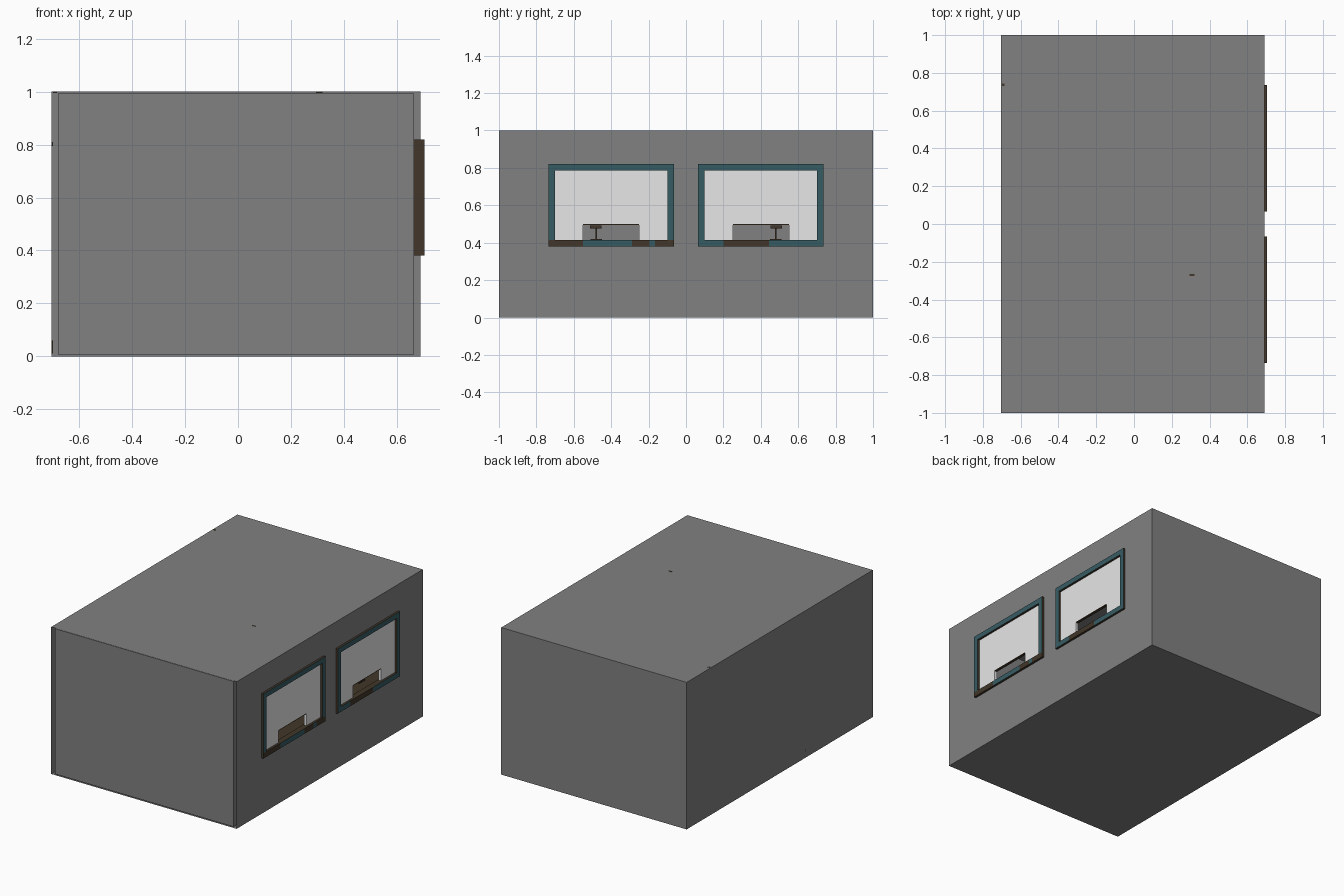
import bpy, bmesh
from mathutils import Vector

if "Cube" in bpy.data.objects:
    bpy.data.objects.remove(bpy.data.objects["Cube"])


def mat(name, rgb):
    m = bpy.data.materials.new(name)
    m.diffuse_color = (*rgb, 1)
    m.use_nodes = True
    m.node_tree.nodes["Principled BSDF"].inputs["Base Color"].default_value = m.diffuse_color
    return m


GREY = mat("wall grey", (0.22, 0.22, 0.22))
WHITE = mat("pane white", (0.95, 0.95, 0.95))
TEAL = mat("frame teal", (0.037, 0.107, 0.125))
BROWN = mat("dark brown", (0.054, 0.037, 0.022))


def finish(name, bm, *mats):
    me = bpy.data.meshes.new(name)
    bm.to_mesh(me)
    bm.free()
    for m in mats:
        me.materials.append(m)
    ob = bpy.data.objects.new(name, me)
    bpy.context.collection.objects.link(ob)
    return ob


def add_box(bm, x, y, z):
    """Box from (min, max) ranges; returns its faces."""
    v = [bm.verts.new((a, b, c)) for a in x for b in y for c in z]
    quads = [(0, 1, 3, 2), (4, 6, 7, 5), (0, 4, 5, 1), (2, 3, 7, 6), (0, 2, 6, 4), (1, 5, 7, 3)]
    return [bm.faces.new([v[i] for i in q]) for q in quads]


def box(name, x, y, z, m):
    bm = bmesh.new()
    add_box(bm, sorted(x), sorted(y), sorted(z))
    return finish(name, bm, m)


def shell(name, x, y, z, m, drop, inward=False):
    """Box of thin faces, leaving out those whose normal is listed in drop."""
    bm = bmesh.new()
    add_box(bm, x, y, z)
    bm.normal_update()
    gone = [f for f in bm.faces if any(f.normal.dot(Vector(d)) > 0.9 for d in drop)]
    bmesh.ops.delete(bm, geom=gone, context='FACES')
    if inward:
        bmesh.ops.reverse_faces(bm, faces=bm.faces[:])
    return finish(name, bm, m)


def window_wall(name, x, ys, zs, flip):
    """Flat wall across x with two window holes."""
    bm = bmesh.new()
    for i in range(5):
        for j in range(3):
            if j == 1 and i in (1, 3):
                continue
            a, b, c, d = ys[i], ys[i + 1], zs[j], zs[j + 1]
            pts = [(x, a, c), (x, b, c), (x, b, d), (x, a, d)]
            bm.faces.new([bm.verts.new(p) for p in (pts[::-1] if flip else pts)])
    bmesh.ops.remove_doubles(bm, verts=bm.verts[:], dist=1e-5)
    return finish(name, bm, GREY)


# Outer skin and inner room, with the narrow wall cavity open at the front
shell("outer_walls", (-0.705, 0.69), (-1, 1), (0, 1), GREY, [(1, 0, 0), (0, -1, 0)])
shell("inner_room", (-0.68, 0.665), (-0.997, 0.975), (0.006, 0.994), GREY, [(1, 0, 0)], True)
window_wall("outer_window_wall", 0.69, [-1, -0.735, -0.065, 0.065, 0.735, 1], [0, 0.38, 0.82, 1], False)
window_wall("inner_window_wall", 0.665, [-0.997, -0.735, -0.065, 0.065, 0.735, 0.975],
            [0.006, 0.38, 0.82, 0.994], True)

FX = (0.665, 0.705)
# Bottom rail colour changes along y, starting with the first colour
RAILS = {-1: ([-0.735, -0.55, -0.29, -0.195, -0.165, -0.065], 1),
         1: ([0.065, 0.2, 0.445, 0.735], 0)}

for s, side in ((-1, "front"), (1, "rear")):
    def yr(a, b):
        return sorted((s * a, s * b))

    # Window frame: teal outside face, brown edges
    bm = bmesh.new()
    add_box(bm, FX, yr(0.065, 0.735), (0.785, 0.82))
    add_box(bm, FX, yr(0.065, 0.10), (0.415, 0.785))
    add_box(bm, FX, yr(0.70, 0.735), (0.415, 0.785))
    cuts, first = RAILS[s]
    brown_faces = set()
    for i in range(len(cuts) - 1):
        faces = add_box(bm, FX, (cuts[i], cuts[i + 1]), (0.38, 0.415))
        if (i + first) % 2:
            brown_faces.update(faces)
    bm.normal_update()
    for f in bm.faces:
        f.material_index = 0 if f.normal.x > 0.9 and f not in brown_faces else 1
    finish(side + "_window_frame", bm, TEAL, BROWN)

    # Pane with a service opening at the bottom
    bm = bmesh.new()
    px = (0.672, 0.69)
    add_box(bm, px, yr(0.10, 0.25), (0.415, 0.50))
    add_box(bm, px, yr(0.55, 0.70), (0.415, 0.50))
    add_box(bm, px, yr(0.10, 0.70), (0.50, 0.785))
    finish(side + "_pane", bm, WHITE)
    box(side + "_opening_trim", (0.672, 0.69), yr(0.25, 0.55), (0.495, 0.50), BROWN)

    # Counter and microphone behind the opening
    box(side + "_counter", (0.45, 0.664), yr(0.065, 0.735), (0.385, 0.41), BROWN)
    box(side + "_microphone_base", (0.54, 0.60), yr(0.45, 0.51), (0.41, 0.42), BROWN)
    box(side + "_microphone_stem", (0.566, 0.574), yr(0.476, 0.484), (0.42, 0.492), BROWN)
    box(side + "_microphone_head", (0.56, 0.60), yr(0.452, 0.512), (0.476, 0.492), BROWN)

# Small fixings showing through the roof and left wall
box("roof_fixing", (0.295, 0.32), (-0.275, -0.265), (0.996, 1.001), BROWN)
box("corner_fixing", (-0.70, -0.685), (0.73, 0.745), (0.996, 1.001), BROWN)
box("upper_wall_fixing", (-0.705, -0.70), (-0.29, -0.27), (0.795, 0.81), BROWN)
box("lower_wall_fixing", (-0.705, -0.70), (-0.29, -0.27), (0.01, 0.06), BROWN)
